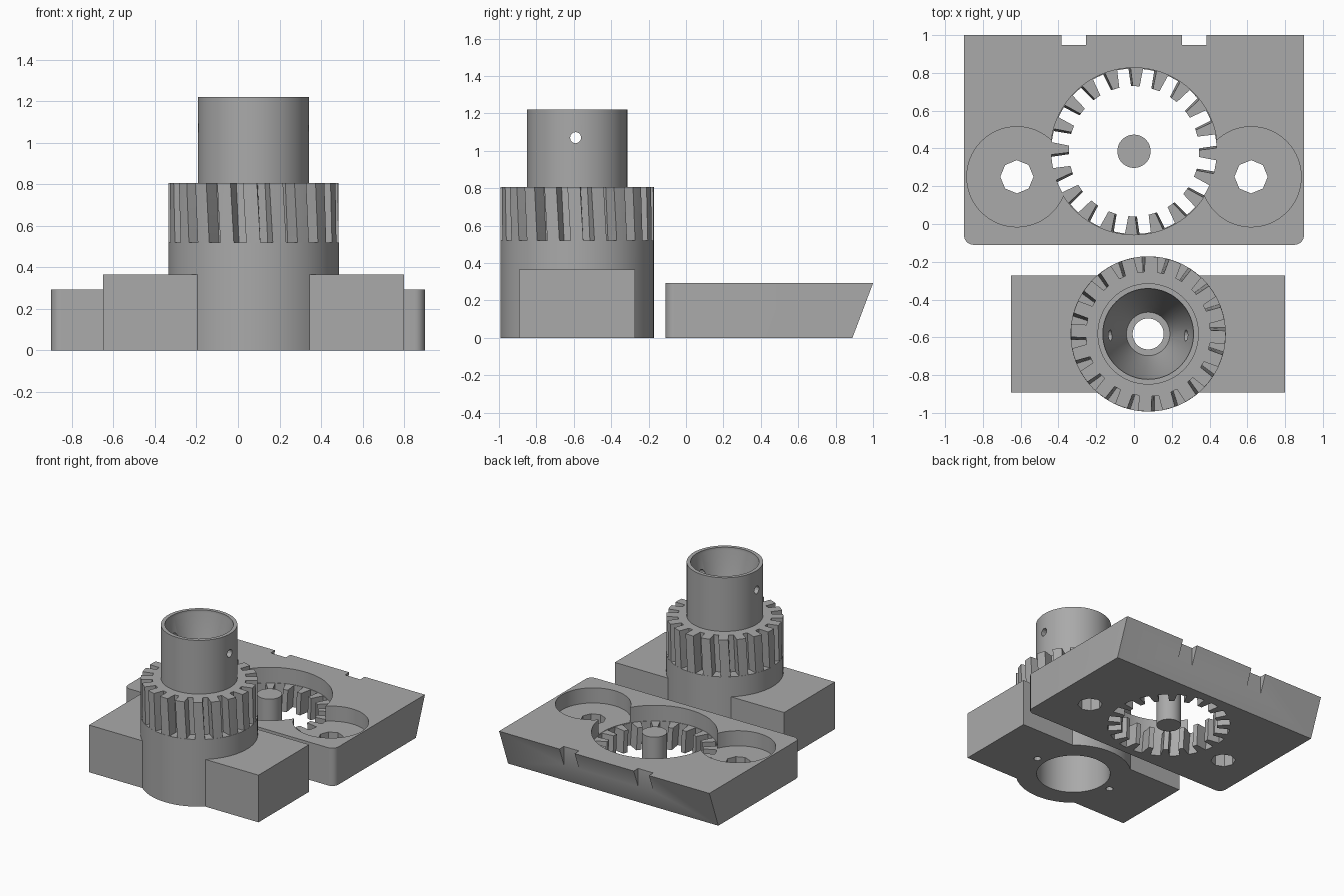
import bpy, bmesh, math
from math import pi, sin, cos, radians

if "Cube" in bpy.data.objects:
    bpy.data.objects.remove(bpy.data.objects["Cube"])

grey = bpy.data.materials.new("plain grey")
grey.diffuse_color = (0.4, 0.4, 0.4, 1)
grey.use_nodes = True
grey.node_tree.nodes["Principled BSDF"].inputs["Base Color"].default_value = grey.diffuse_color


def make(name, bm):
    bmesh.ops.recalc_face_normals(bm, faces=bm.faces)
    me = bpy.data.meshes.new(name)
    bm.to_mesh(me)
    bm.free()
    me.materials.append(grey)
    ob = bpy.data.objects.new(name, me)
    bpy.context.collection.objects.link(ob)
    return ob


def loft(name, rings):
    """Closed solid through a list of rings of 3D points."""
    bm = bmesh.new()
    vs = [[bm.verts.new(p) for p in r] for r in rings]
    n = len(rings[0])
    for a, b in zip(vs, vs[1:]):
        for i in range(n):
            j = (i + 1) % n
            bm.faces.new((a[i], a[j], b[j], b[i]))
    bm.faces.new(vs[0][::-1])
    bm.faces.new(vs[-1])
    return make(name, bm)


def lathe(name, x, y, profile, n=96):
    """Solid of revolution from (radius, z) pairs."""
    return loft(name, [[(x + r * cos(2 * pi * i / n), y + r * sin(2 * pi * i / n), z)
                        for i in range(n)] for r, z in profile])


def box(name, x0, x1, y0, y1, z0, z1):
    return loft(name, [[(x0, y0, z), (x1, y0, z), (x1, y1, z), (x0, y1, z)] for z in (z0, z1)])


def gear(name, x, y, root, tip, half, z0, z1, twist, phase=0.0, teeth=20):
    """Slightly helical toothed prism with straight-sided teeth."""
    def ring(z, turn):
        pts = []
        for t in range(teeth):
            c = 2 * pi * t / teeth + phase + turn
            a, b = math.asin(half / root), math.asin(half / tip)
            for r, d in ((root, -a), (tip, -b), (tip, 0), (tip, b), (root, a)):
                pts.append((x + r * cos(c + d), y + r * sin(c + d), z))
        return pts
    steps = 4
    return loft(name, [ring(z0 + (z1 - z0) * k / steps, twist * k / steps) for k in range(steps + 1)])


def boolean(ob, other, op):
    m = ob.modifiers.new(op.lower(), 'BOOLEAN')
    m.operation, m.solver, m.object = op, 'EXACT', other
    bpy.context.view_layer.objects.active = ob
    bpy.ops.object.modifier_apply(modifier=m.name)
    bpy.data.objects.remove(other)


def smooth(ob):
    bpy.ops.object.select_all(action='DESELECT')
    ob.select_set(True)
    bpy.context.view_layer.objects.active = ob
    bpy.ops.object.shade_smooth_by_angle(angle=radians(25))


# Geared holder: round body, side block, toothed section and tube
GX, GY = 0.075, -0.582
holder = lathe("geared_holder", GX, GY, [(0.411, 0), (0.411, 0.52)])
boolean(holder, box("side_block", -0.65, 0.80, -0.892, -0.272, 0, 0.365), 'UNION')
boolean(holder, gear("teeth", GX, GY, 0.33, 0.41, 0.034, 0.5, 0.805, radians(-2.5)), 'UNION')
boolean(holder, lathe("tube", GX, GY, [(0.268, 0.7), (0.268, 1.22)]), 'UNION')

# Funnel in the top, narrow throat, wide bore in the bottom
boolean(holder, lathe("bore", GX, GY, [
    (0.262, -0.1), (0.262, 0.6), (0.082, 0.65), (0.082, 0.78),
    (0.115, 0.78), (0.24, 1.2), (0.24, 1.3)]), 'DIFFERENCE')

# Cross holes in the tube and small holes in the base
for s in (-1, 1):
    xs = sorted((GX + s * 0.1, GX + s * 0.4))
    hole = [[(x, GY - 0.008 + 0.03 * cos(pi * i / 6), 1.07 + 0.03 * sin(pi * i / 6))
             for i in range(12)] for x in xs]
    boolean(holder, loft("cross_hole", hole), 'DIFFERENCE')
    boolean(holder, lathe("base_hole", GX + s * 0.335, GY, [(0.026, -0.1), (0.026, 0.45)], 12),
            'DIFFERENCE')
smooth(holder)

# Mounting plate: rounded front corners and a sloped back edge
PY = 0.385


def outline(back):
    pts = [(0.9, back), (-0.9, back)]
    for cx, start in ((-0.85, pi), (0.85, 1.5 * pi)):
        pts += [(cx + 0.05 * cos(start + k * pi / 12), -0.06 + 0.05 * sin(start + k * pi / 12))
                for k in range(7)]
    return pts


plate = loft("mounting_plate", [[(x, y, z) for x, y in outline(b)]
                                for z, b in ((0, 0.89), (0.292, 1.0))])

# Pockets, bolt holes and back notches
boolean(plate, lathe("round_pocket", 0, PY, [(0.442, 0.172), (0.442, 0.4)]), 'DIFFERENCE')
for s in (-1, 1):
    boolean(plate, lathe("bolt_pocket", s * 0.62, 0.25, [(0.265, 0.175), (0.265, 0.4)]), 'DIFFERENCE')
    boolean(plate, lathe("bolt_hole", s * 0.62, 0.25, [(0.088, -0.1), (0.088, 0.3)], 8), 'DIFFERENCE')
    boolean(plate, box("back_notch", s * 0.318 - 0.065, s * 0.318 + 0.065, 0.947, 1.1, 0.05, 0.4),
            'DIFFERENCE')

# Inner teeth left standing by a toothed through-cut
boolean(plate, gear("toothed_cut", 0, PY, 0.345, 0.438, 0.036, -0.05, 0.23, radians(-2.5), pi / 20),
        'DIFFERENCE')
smooth(plate)

# Loose centre pin
smooth(lathe("centre_pin", 0, PY, [(0.088, 0), (0.088, 0.292)], 48))
